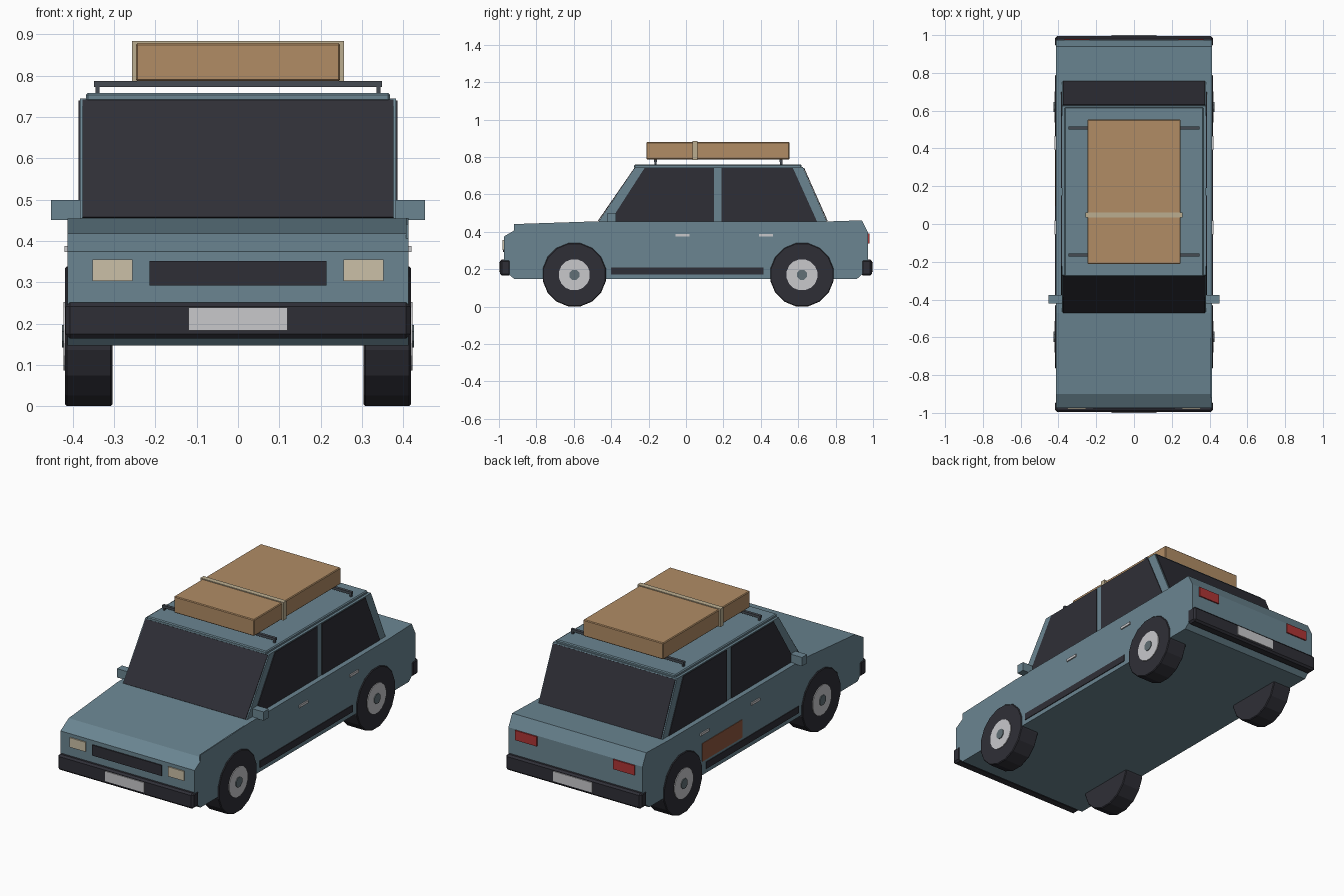
import bpy, bmesh, math
from mathutils import Vector

if "Cube" in bpy.data.objects:
    bpy.data.objects.remove(bpy.data.objects["Cube"])


def material(name, r, g, b):
    m = bpy.data.materials.new(name)
    m.use_nodes = True
    m.diffuse_color = (r, g, b, 1)
    m.node_tree.nodes["Principled BSDF"].inputs["Base Color"].default_value = (r, g, b, 1)
    return m


PAINT = material("blue_grey_paint", 0.145, 0.235, 0.285)
DARK = material("dark_rubber_and_glass", 0.028, 0.028, 0.037)
CARD = material("tan_case", 0.44, 0.265, 0.13)
STRAP = material("strap_beige", 0.5, 0.42, 0.28)
LAMP = material("lamp_cream", 0.6, 0.53, 0.39)
RED = material("lamp_red", 0.43, 0.035, 0.035)
RUST = material("rust_patch_brown", 0.27, 0.095, 0.048)
CHROME = material("light_metal", 0.58, 0.58, 0.6)
STEEL = material("dull_steel", 0.12, 0.16, 0.18)
RACK = material("rack_grey", 0.06, 0.07, 0.085)


def finish(name, bm, mat, bevel=0):
    bmesh.ops.recalc_face_normals(bm, faces=bm.faces)
    me = bpy.data.meshes.new(name)
    bm.to_mesh(me)
    bm.free()
    me.materials.append(mat)
    ob = bpy.data.objects.new(name, me)
    bpy.context.collection.objects.link(ob)
    if bevel:
        mod = ob.modifiers.new("edge_bevel", "BEVEL")
        mod.width = bevel
        mod.segments = 1
    return ob


def prism(name, profile, x0, x1, mat, bevel=0):
    """Side profile of (y, z) points extruded across x."""
    bm = bmesh.new()
    face = bm.faces.new([bm.verts.new((x0, y, z)) for y, z in profile])
    ext = bmesh.ops.extrude_face_region(bm, geom=[face])["geom"]
    moved = [v for v in ext if isinstance(v, bmesh.types.BMVert)]
    bmesh.ops.translate(bm, verts=moved, vec=(x1 - x0, 0, 0))
    return finish(name, bm, mat, bevel)


def box(name, xs, ys, zs, mat, bevel=0):
    profile = [(ys[0], zs[0]), (ys[1], zs[0]), (ys[1], zs[1]), (ys[0], zs[1])]
    return prism(name, profile, xs[0], xs[1], mat, bevel)


def pane(name, low, high, half, out):
    """Thin sloped glass between two (y, z) points, pushed out along its normal."""
    a, b = Vector(low), Vector(high)
    n = Vector((b.y - a.y, a.x - b.x)).normalized() * out
    prism(name, [a, b, b + n, a + n], -half, half, DARK)


def disc(name, x0, x1, y, z, radius, mat, sides=16, bevel=0):
    pts = [(y + radius * math.cos((i + 0.5) * math.tau / sides),
            z + radius * math.sin((i + 0.5) * math.tau / sides)) for i in range(sides)]
    return prism(name, pts, x0, x1, mat, bevel)


# Lower body, cabin and roof
prism("body", [(-0.92, 0.148), (0.914, 0.148), (0.973, 0.2), (0.973, 0.395),
               (0.94, 0.461), (0.75, 0.455), (-0.47, 0.455), (-0.9, 0.418),
               (-0.973, 0.375), (-0.973, 0.2)], -0.413, 0.413, PAINT)
prism("left_hood_lip", [(-0.92, 0.405), (-0.92, 0.441), (-0.47, 0.456), (-0.47, 0.44)],
      0.406, 0.413, PAINT)
prism("cabin", [(-0.47, 0.45), (0.755, 0.45), (0.625, 0.745), (-0.27, 0.745)],
      -0.382, 0.382, PAINT)
box("roof", (-0.368, 0.368), (-0.277, 0.618), (0.738, 0.759), PAINT, 0.005)

# Front and rear glass
pane("windshield", (-0.468, 0.456), (-0.272, 0.74), 0.376, -0.004)
pane("rear_window", (0.754, 0.456), (0.628, 0.74), 0.376, 0.004)

# Parts on both sides
for side, s in (("left", 1), ("right", -1)):
    prism(side + "_front_window", [(-0.405, 0.456), (0.15, 0.456), (0.15, 0.74),
                                   (-0.222, 0.74)], s * 0.378, s * 0.386, DARK)
    prism(side + "_rear_window", [(0.19, 0.456), (0.7, 0.456), (0.572, 0.74),
                                  (0.19, 0.74)], s * 0.378, s * 0.386, DARK)
    box(side + "_mirror", (s * 0.378, s * 0.452), (-0.42, -0.375), (0.451, 0.5), PAINT)
    box(side + "_side_trim", (s * 0.41, s * 0.417), (-0.4, 0.415), (0.172, 0.21), DARK)
    for end, y in (("front", -0.018), ("rear", 0.428)):
        box(f"{side}_{end}_door_handle", (s * 0.41, s * 0.42), (y - 0.037, y + 0.037),
            (0.374, 0.388), CHROME)
    for end, y in (("front", -0.597), ("rear", 0.62)):
        disc(f"{side}_{end}_tire", s * 0.304, s * 0.418, y, 0.17, 0.172, DARK, 16, 0.004)
        disc(f"{side}_{end}_hub", s * 0.4, s * 0.422, y, 0.17, 0.084, CHROME)
        disc(f"{side}_{end}_hub_cap", s * 0.4, s * 0.426, y, 0.17, 0.029, STEEL, 8)
    box(side + "_headlight", (s * 0.255, s * 0.352), (-0.98, -0.965), (0.303, 0.356), LAMP)
    box(side + "_tail_light", (s * 0.235, s * 0.368), (0.965, 0.98), (0.338, 0.392), RED)

# Worn paint on one door
box("rust_patch", (-0.416, -0.41), (0.095, 0.448), (0.225, 0.325), RUST)

# Nose, bumpers and blank plates
box("grille", (-0.214, 0.214), (-0.979, -0.965), (0.293, 0.352), DARK)
for end, s in (("front", -1), ("rear", 1)):
    box(end + "_bumper", (-0.417, 0.417), (s * 0.937, s * 0.995), (0.165, 0.252), DARK, 0.01)
    box(end + "_plate", (-0.12, 0.12), (s * 0.99, s * 1.0), (0.184, 0.239), CHROME)

# Roof rack
for end, y in (("front", -0.163), ("rear", 0.509)):
    box(end + "_rack_bar", (-0.348, 0.348), (y - 0.008, y + 0.008), (0.773, 0.787), RACK)
    for side, s in (("left", 1), ("right", -1)):
        box(f"{side}_{end}_rack_foot", (s * 0.335, s * 0.345), (y - 0.006, y + 0.006),
            (0.755, 0.775), RACK)

# Strapped case
box("case", (-0.247, 0.247), (-0.212, 0.553), (0.787, 0.879), CARD, 0.004)
box("case_strap", (-0.256, 0.256), (0.034, 0.062), (0.784, 0.884), STRAP)
